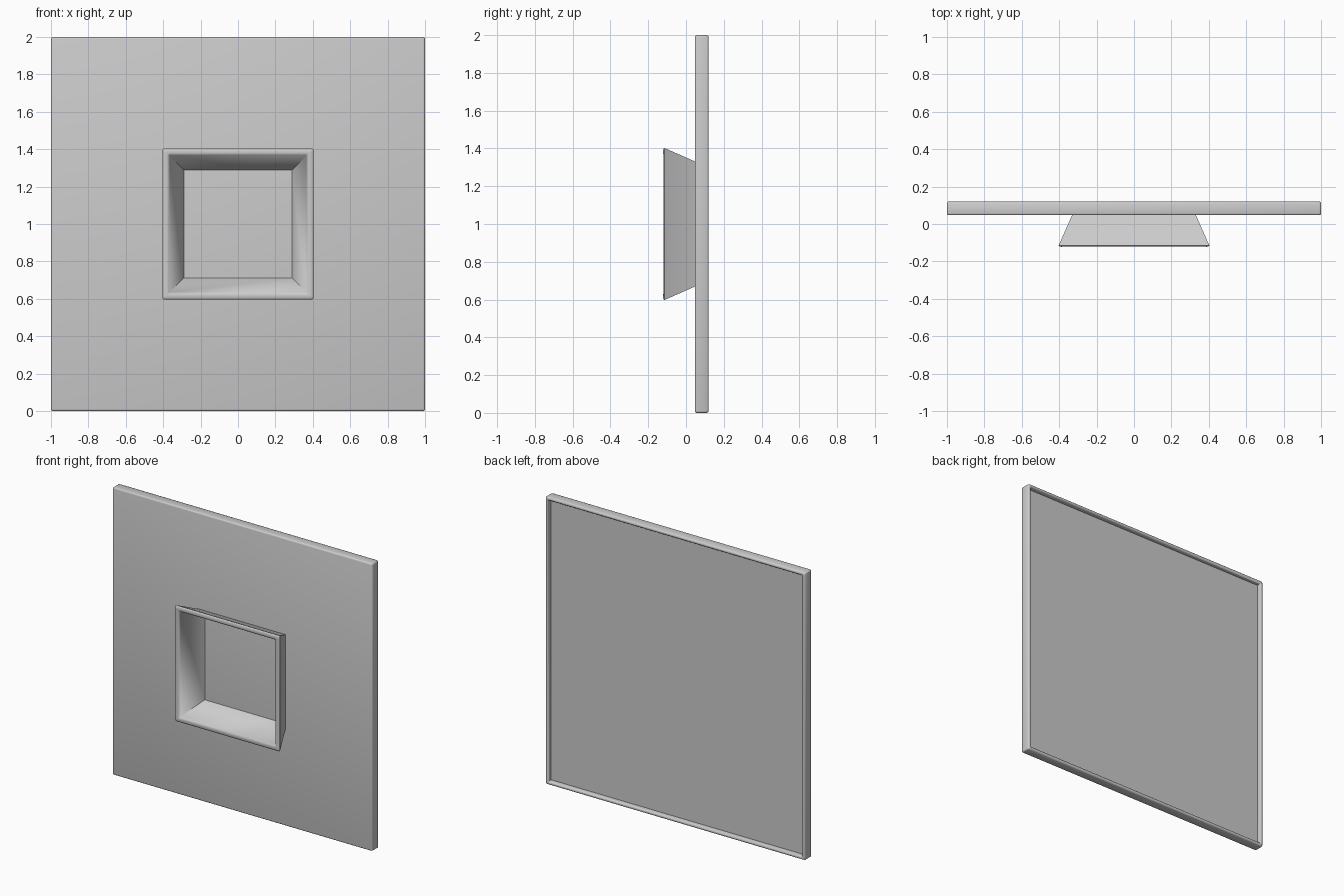
import bpy, bmesh, math

cube = bpy.data.objects.get("Cube")
if cube:
    bpy.data.objects.remove(cube, do_unlink=True)

grey = bpy.data.materials.new("plain_grey")
grey.use_nodes = True
colour = (0.6, 0.6, 0.6, 1)
grey.diffuse_color = colour
grey.node_tree.nodes["Principled BSDF"].inputs["Base Color"].default_value = colour


def square_sweep(name, rings, cap_first, cap_last, sharp_rings):
    """Skin square rings given as (half size, y); round all edges but the sharp rings."""
    bm = bmesh.new()
    corners = ((-1, -1), (1, -1), (1, 1), (-1, 1))
    loops = [[bm.verts.new((sx * h, y, 1 + sz * h)) for sx, sz in corners]
             for h, y in rings]
    for a, b in zip(loops, loops[1:]):
        for i in range(4):
            j = (i + 1) % 4
            bm.faces.new((a[i], a[j], b[j], b[i]))
    if cap_first:
        bm.faces.new(loops[0])
    if cap_last:
        bm.faces.new(loops[-1])
    bmesh.ops.recalc_face_normals(bm, faces=bm.faces)
    sharp = {v for r in sharp_rings for v in loops[r]}
    rounded = [e for e in bm.edges if not (e.verts[0] in sharp or e.verts[1] in sharp)]
    bmesh.ops.bevel(bm, geom=rounded, offset=0.01, segments=3, profile=0.5,
                    affect='EDGES', clamp_overlap=True)
    mesh = bpy.data.meshes.new(name)
    bm.to_mesh(mesh)
    bm.free()
    mesh.materials.append(grey)
    obj = bpy.data.objects.new(name, mesh)
    bpy.context.collection.objects.link(obj)
    bpy.ops.object.select_all(action='DESELECT')
    obj.select_set(True)
    bpy.context.view_layer.objects.active = obj
    bpy.ops.object.shade_smooth_by_angle(angle=math.radians(35))
    return obj


# Wall plate: flat front, raised lip around a shallow recess at the back
square_sweep("wall_plate",
             [(1, 0.047), (1, 0.12), (0.976, 0.12), (0.976, 0.09)],
             True, True, [3])

# Flared square collar standing out from the plate, open at the front
square_sweep("flared_collar",
             [(0.33, 0.05), (0.405, -0.12), (0.37, -0.12), (0.287, 0.05)],
             False, False, [0, 3])
